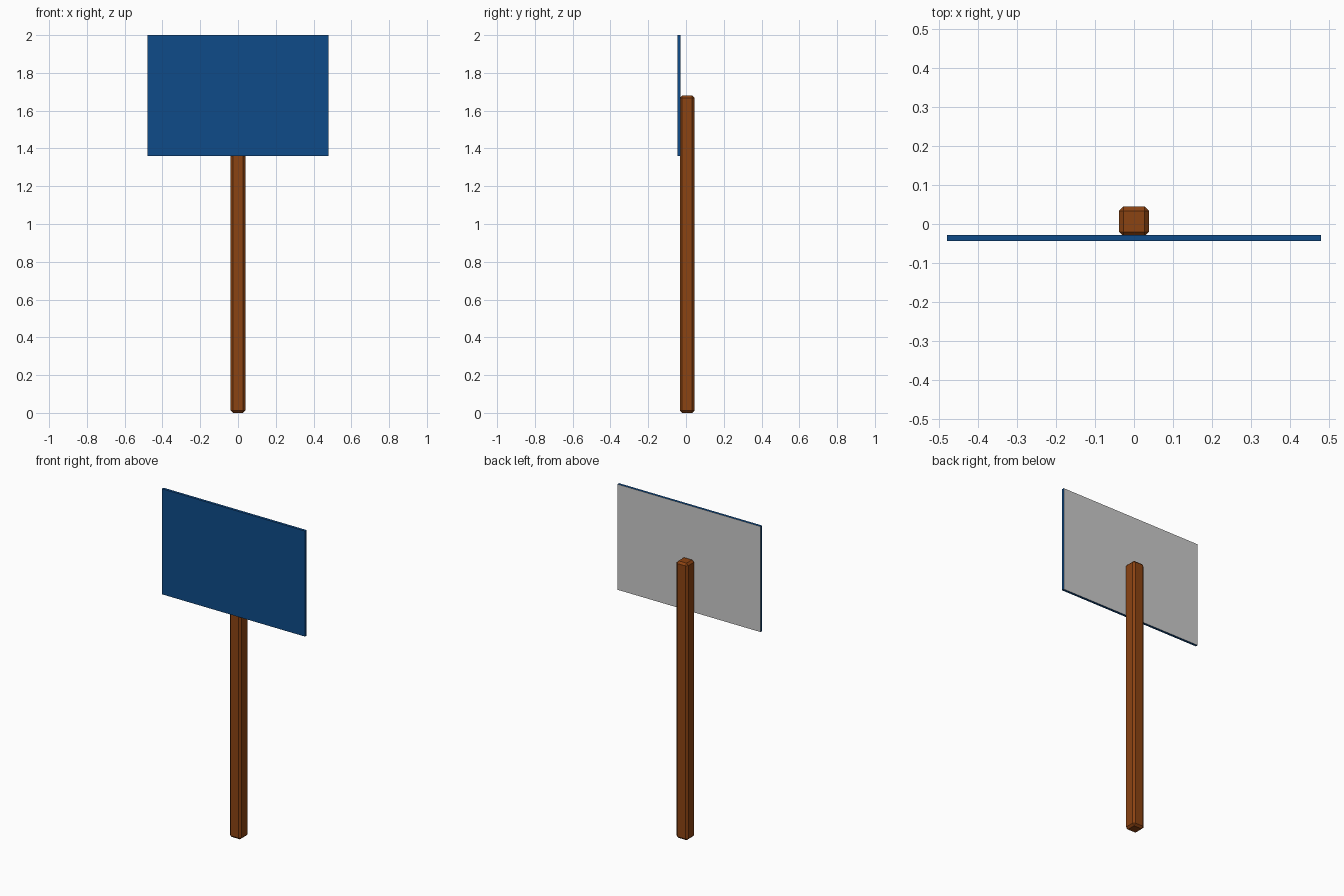
import bpy
import bmesh

if "Cube" in bpy.data.objects:
    bpy.data.objects.remove(bpy.data.objects["Cube"])


def material(name, color):
    mat = bpy.data.materials.new(name)
    mat.diffuse_color = (*color, 1)
    mat.use_nodes = True
    mat.node_tree.nodes["Principled BSDF"].inputs["Base Color"].default_value = mat.diffuse_color
    return mat


def box(name, lo, hi, mats, bevel=0):
    """Box between two corners, with optional one-segment chamfer."""
    bm = bmesh.new()
    bmesh.ops.create_cube(bm, size=1)
    for v in bm.verts:
        v.co = [(a + b) / 2 + c * (b - a) for a, b, c in zip(lo, hi, v.co)]
    if bevel:
        bmesh.ops.bevel(bm, geom=bm.edges[:], offset=bevel, segments=1,
                        profile=0.5, affect='EDGES')
    bm.normal_update()
    if len(mats) > 1:  # second material goes on the back (+y) face
        for f in bm.faces:
            f.material_index = int(f.normal.y > 0.5)
    mesh = bpy.data.meshes.new(name)
    bm.to_mesh(mesh)
    bm.free()
    for m in mats:
        mesh.materials.append(m)
    obj = bpy.data.objects.new(name, mesh)
    bpy.context.collection.objects.link(obj)
    return obj


wood = material("wood", (0.26, 0.056, 0.006))
blue = material("blue_paint", (0.0045, 0.07, 0.25))
grey = material("bare_metal", (0.8, 0.8, 0.8))

# Chamfered wooden post
box("post", (-0.039, -0.032, 0), (0.039, 0.045, 1.68), [wood], bevel=0.012)

# Thin board: blue front and rim, bare back
box("sign_board", (-0.48, -0.044, 1.36), (0.48, -0.028, 2.0), [blue, grey])
